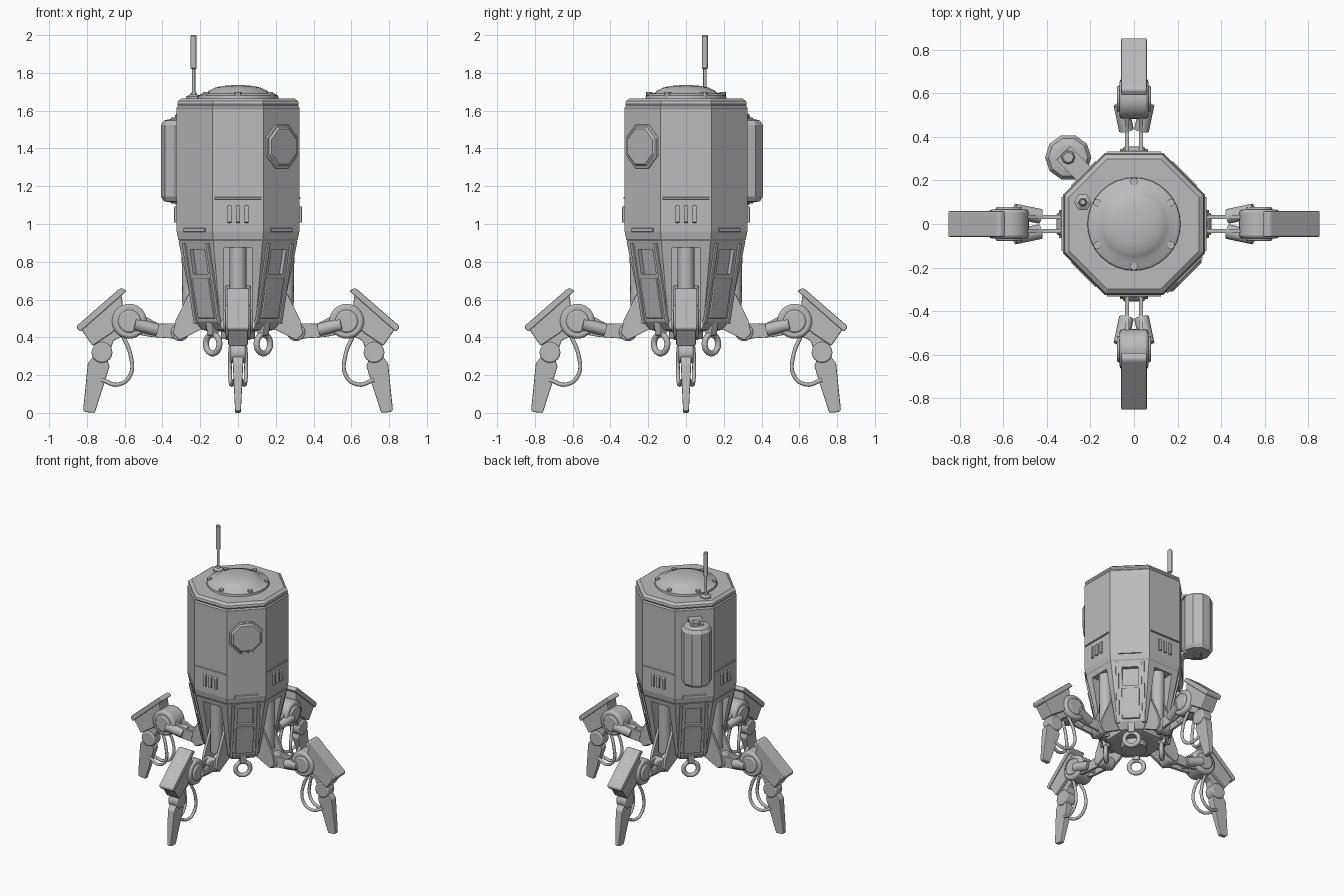
import bpy, bmesh
from math import pi, sin, cos, tan, radians
from mathutils import Matrix, Vector

cube = bpy.data.objects.get("Cube")
if cube:
    bpy.data.objects.remove(cube, do_unlink=True)

grey = bpy.data.materials.new("plain_grey")
grey.use_nodes = True
GREY = (0.5, 0.5, 0.5, 1)
grey.diffuse_color = GREY
grey.node_tree.nodes["Principled BSDF"].inputs["Base Color"].default_value = GREY


def finish(name, bm, smooth=False, bevel=0):
    bmesh.ops.recalc_face_normals(bm, faces=bm.faces)
    me = bpy.data.meshes.new(name)
    bm.to_mesh(me)
    bm.free()
    me.materials.append(grey)
    if smooth:
        me.shade_smooth()
        me.set_sharp_from_angle(angle=radians(32))
    ob = bpy.data.objects.new(name, me)
    bpy.context.collection.objects.link(ob)
    if bevel:
        mod = ob.modifiers.new("soft_edges", 'BEVEL')
        mod.width, mod.segments, mod.limit_method = bevel, 2, 'ANGLE'
    return ob


def lathe(name, profile, sides, centre=(0, 0), turn=0.0, smooth=True, bevel=0):
    """Closed stack of rings from (radius, height) pairs."""
    bm = bmesh.new()
    rings = []
    for r, z in profile:
        rings.append([bm.verts.new((centre[0] + r * cos(turn + 2 * pi * i / sides),
                                    centre[1] + r * sin(turn + 2 * pi * i / sides), z))
                      for i in range(sides)])
    for a, b in zip(rings, rings[1:]):
        for i in range(sides):
            j = (i + 1) % sides
            bm.faces.new((a[i], a[j], b[j], b[i]))
    bm.faces.new(rings[0])
    bm.faces.new(rings[-1])
    return finish(name, bm, smooth, bevel)


def rod(name, a, b, r, sides=16, r2=None, bevel=0):
    """Cylinder or cone between two points."""
    a, b = Vector(a), Vector(b)
    d = b - a
    bm = bmesh.new()
    m = Matrix.Translation((a + b) / 2) @ d.to_track_quat('Z', 'Y').to_matrix().to_4x4()
    bmesh.ops.create_cone(bm, cap_ends=True, segments=sides, radius1=r,
                          radius2=r if r2 is None else r2, depth=d.length, matrix=m)
    return finish(name, bm, True, bevel)


def prism(name, outline, y0, y1, bevel=0, taper=None):
    """Side outline in x and z, extruded across y."""
    bm = bmesh.new()
    sides = [[bm.verts.new((x, y * (taper(z) if taper else 1), z)) for x, z in outline]
             for y in (y0, y1)]
    n = len(outline)
    for s in sides:
        bm.faces.new(s)
    for i in range(n):
        j = (i + 1) % n
        bm.faces.new((sides[0][i], sides[0][j], sides[1][j], sides[1][i]))
    return finish(name, bm, False, bevel)


def tube(name, pts, r, cyclic=False):
    cu = bpy.data.curves.new(name, 'CURVE')
    cu.dimensions, cu.bevel_depth, cu.bevel_resolution, cu.resolution_u = '3D', r, 2, 6
    cu.use_fill_caps = True
    sp = cu.splines.new('BEZIER')
    sp.bezier_points.add(len(pts) - 1)
    for p, co in zip(sp.bezier_points, pts):
        p.co = co
        p.handle_left_type = p.handle_right_type = 'AUTO'
    sp.use_cyclic_u = cyclic
    cu.materials.append(grey)
    ob = bpy.data.objects.new(name, cu)
    bpy.context.collection.objects.link(ob)
    return ob


def around(objs, start=0.0, count=4):
    """Repeat parts built along +x about the vertical axis."""
    for ob in objs:
        ob.rotation_euler.z = start
        for k in range(1, count):
            c = ob.copy()
            c.name = f"{ob.name}_{k + 1}"
            c.rotation_euler.z = start + k * 2 * pi / count
            bpy.context.collection.objects.link(c)


def carve(target, cutters):
    for c in cutters:
        mod = target.modifiers.new("cut", 'BOOLEAN')
        mod.object, mod.operation, mod.solver = c, 'DIFFERENCE', 'EXACT'
    bpy.context.view_layer.update()
    dg = bpy.context.evaluated_depsgraph_get()
    me = bpy.data.meshes.new_from_object(target.evaluated_get(dg))
    target.modifiers.clear()
    target.data = me
    for c in cutters:
        bpy.data.objects.remove(c, do_unlink=True)


# Hull
OCT = pi / 8
K = 1 / cos(OCT)
hull = lathe("upper_hull", [(r * K, z) for r, z in (
    (.30, .90), (.317, .92), (.325, .96), (.325, 1.615), (.318, 1.625), (.322, 1.635),
    (.318, 1.65), (.298, 1.665))], 8, turn=OCT, smooth=False)
base = lathe("lower_hull", [(r * K, z) for r, z in (
    (.15, .43), (.19, .44), (.228, .485), (.315, .91))], 8, turn=OCT, smooth=False)
cutters = []
for k in range(4):
    slot = prism("slot_cutter", [(.17, .38), (.5, .38), (.5, .875), (.21, .875)], -.075, .075)
    slot.rotation_euler.z = k * pi / 2
    win = prism("recess_cutter", [(.255, .735), (.4, .735), (.4, .865), (.28, .865)], -.055, .055)
    win.rotation_euler.z = k * pi / 2 + pi / 4
    cutters += [slot, win]
carve(base, cutters)
rod("bottom_boss", (0, 0, .39), (0, 0, .45), .09, 16)

# Diagonal panels, lower rims and hanging rings
around([
    prism("corner_panel", [(.225, .50), (.243, .50), (.287, .715), (.268, .715)], -.06, .06, .005),
    prism("panel_rib_left", [(.22, .47), (.235, .47), (.325, .90), (.30, .90)], .078, .098, .004),
    prism("panel_rib_right", [(.22, .47), (.235, .47), (.325, .90), (.30, .90)], -.098, -.078, .004),
    prism("corner_sill", [(.31, .955), (.331, .96), (.331, .975), (.31, .985)], -.08, .08),
    prism("ring_lug", [(.17, .41), (.21, .41), (.22, .48), (.15, .48)], -.022, .022, .004),
    tube("lift_ring", [(.19, .05 * cos(a * pi / 4), .365 + .05 * sin(a * pi / 4))
                       for a in range(8)], .016, True),
], pi / 4)

# Axial vents
vents = [prism("vent_ledge", [(.32, 1.13), (.332, 1.132), (.332, 1.14), (.32, 1.145)], -.125, .125)]
for i in (-1, 0, 1):
    y = i * .045
    vents.append(prism("vent_bar", [(.32, 1.005), (.338, 1.01), (.338, 1.09), (.32, 1.1)],
                       y - .011, y + .011, .003))
around(vents)

# Roof dome and its bolts
lathe("roof_dome", [(.215, 1.655), (.212, 1.68), (.195, 1.69), (.165, 1.695), (.15, 1.708),
                    (.12, 1.722), (.08, 1.731), (.03, 1.735)], 32)
around([rod("dome_bolt", (.195, 0, 1.67), (.195, 0, 1.699), .018, 8)], pi / 6, 6)

# Antenna
ANT = (-.235, .10)
lathe("antenna_base", [(.04, 1.655), (.04, 1.675), (.02, 1.685), (.015, 1.695)], 6, ANT, smooth=False)
lathe("antenna_mast", [(.009, 1.68), (.009, 1.82), (.016, 1.825), (.016, 1.995), (.012, 2.0)], 12, ANT)

# Porthole on the front left corner
s = Vector((1, -1, 0)).normalized()
port = rod("porthole_rim", s * .315, s * .334, .125, 8, bevel=.004)
glass = rod("porthole_cover", s * .33, s * .345, .115, 8, r2=.10)
for ob in (port, glass):
    c = s * .325 + Vector((0, 0, 1.41))
    ob.matrix_world = (Matrix.Translation(c) @ Matrix.Rotation(OCT, 4, s)
                       @ Matrix.Translation(-s * .325))

# Tank on the rear right corner
TANK = (-.302, .306)
lathe("tank", [(.06, 1.115), (.09, 1.12), (.106, 1.145), (.106, 1.525), (.09, 1.548), (.06, 1.555)],
      10, TANK, smooth=False)
lathe("tank_valve", [(.032, 1.54), (.032, 1.575), (.024, 1.585)], 8, TANK, smooth=False)
lathe("tank_drain", [(.03, 1.10), (.03, 1.13)], 8, TANK, smooth=False)
for name, z in (("tank_bracket_top", 1.552), ("tank_bracket_bottom", 1.108)):
    b = prism(name, [(.31, z - .03), (.325, z - .03), (.345, z), (.46, z), (.46, z + .013),
                     (.31, z + .013)], -.045, .045, .003)
    b.rotation_euler.z = radians(135)

# Leg parts along +x
HIP, KNEE, ANKLE = (.307, .428), (.575, .485), (.72, .32)


def pin(name, p, r, half, sides=24, bevel=.008):
    return rod(name, (p[0], -half, p[1]), (p[0], half, p[1]), r, sides, bevel=bevel)


leg = [
    rod("hip_strut", (.255, 0, .885), (.25, 0, .50), .044),
    pin("hip_joint", HIP, .048, .05),
    pin("knee_joint", KNEE, .092, .066, 32, .014),
    pin("knee_cap", KNEE, .06, .078),
    pin("ankle_joint", ANKLE, .055, .04),
    prism("knee_link", [(.55, .44), (.62, .53), (.76, .42), (.765, .33), (.69, .29), (.66, .38)],
          -.03, .03, .005),
    prism("leg_armour", [(.617, .625), (.60, .50), (.665, .425), (.77, .355), (.832, .445)],
          -.052, .052, .006),
    prism("armour_lid", [(.59, .645), (.612, .66), (.628, .657), (.852, .462), (.852, .447), (.835, .43)],
          -.059, .059, .006),
    prism("shin", [(.68, .245), (.70, .31), (.75, .32), (.795, .262), (.82, .015), (.81, .005), (.758, .0)],
          -.03, .03, .005, lambda z: .5 + z * 1.6),
]
for side in (-1, 1):
    y0, y1 = sorted((side * .022, side * .042))
    leg += [
        prism("hip_bracket", [(.18, .68), (.25, .655), (.33, .49), (.345, .42), (.31, .385), (.18, .45)],
              *sorted((side * .045, side * .065)), .003),
        prism("thigh_rail", [(.28, .45), (.315, .475), (.42, .472), (.50, .515), (.56, .53),
                             (.56, .42), (.46, .402), (.36, .395), (.31, .385)], y0, y1, .004),
        rod("thigh_flare", (.43, side * .035, .44), (.55, side * .06, .47), .034, 12),
        tube("leg_cable", [(.61, side * .03, .41), (.57, side * .042, .31), (.57, side * .042, .20),
                           (.635, side * .035, .15), (.72, side * .016, .175)], .011),
    ]
around(leg)
